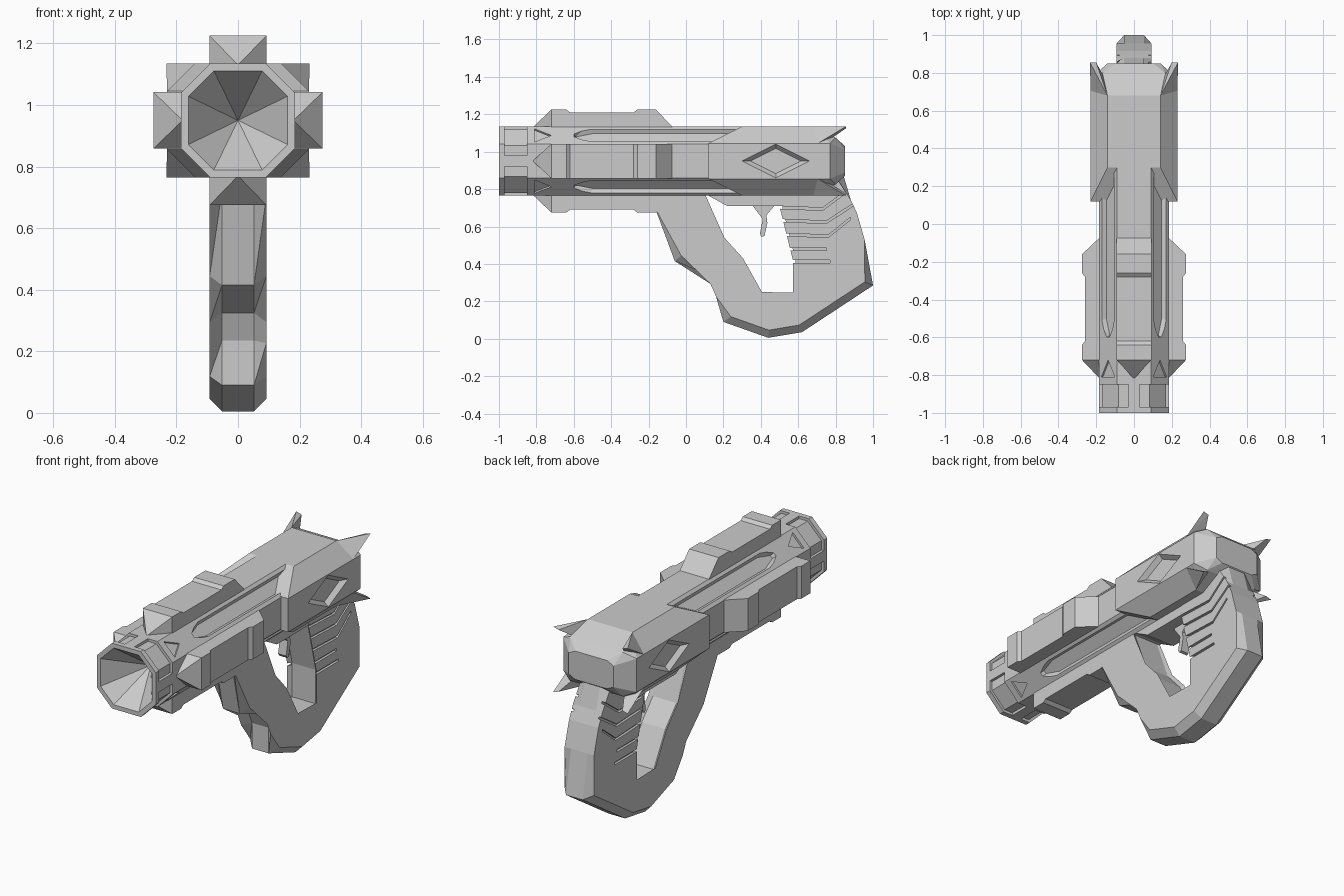
import bpy, bmesh, math
from mathutils import Vector, Matrix

if "Cube" in bpy.data.objects:
    bpy.data.objects.remove(bpy.data.objects["Cube"])

AXIS = 0.95          # height of the barrel axis
S = (1, -1)
OCT = [(.09, .185), (.185, .09), (.185, -.09), (.09, -.185),
       (-.09, -.185), (-.185, -.09), (-.185, .09), (-.09, .185)]


def finish(name, bm):
    bmesh.ops.recalc_face_normals(bm, faces=bm.faces[:])
    me = bpy.data.meshes.new(name)
    bm.to_mesh(me)
    bm.free()
    ob = bpy.data.objects.new(name, me)
    bpy.context.collection.objects.link(ob)
    return ob


def hulls(name, groups):
    """One object made of a convex hull per point group."""
    bm = bmesh.new()
    for pts in groups:
        vs = [bm.verts.new(p) for p in pts]
        r = bmesh.ops.convex_hull(bm, input=vs)
        junk = [g for g in r["geom_interior"] if isinstance(g, bmesh.types.BMVert) and g.is_valid]
        bmesh.ops.delete(bm, geom=junk, context='VERTS')
    bmesh.ops.dissolve_limit(bm, angle_limit=.01, verts=bm.verts[:], edges=bm.edges[:])
    return finish(name, bm)


def add_prism(bm, prof, a, b, put):
    """Extrude a 2D profile from a to b; put(u, v, w) gives the 3D point."""
    r0 = [bm.verts.new(put(u, v, a)) for u, v in prof]
    r1 = [bm.verts.new(put(u, v, b)) for u, v in prof]
    bm.faces.new(r0)
    bm.faces.new(r1[::-1])
    for i in range(len(prof)):
        j = (i + 1) % len(prof)
        bm.faces.new((r0[i], r0[j], r1[j], r1[i]))


def side(u, v, w):
    return (w, u, v)


def prism(name, prof, half):
    bm = bmesh.new()
    add_prism(bm, prof, -half, half, side)
    return finish(name, bm)


def cut(ob, cutter):
    cutter.hide_render = True
    m = ob.modifiers.new("cut", 'BOOLEAN')
    m.operation, m.solver, m.object = 'DIFFERENCE', 'EXACT', cutter
    bpy.context.view_layer.objects.active = ob
    bpy.ops.object.modifier_apply(modifier=m.name)
    bpy.data.objects.remove(cutter)


def diag(k, n, t, y):
    """Point at distance n out of diagonal face k, offset t along it."""
    a = math.radians(45 + 90 * k)
    return (n * math.cos(a) - t * math.sin(a), y, AXIS + n * math.sin(a) + t * math.cos(a))


# Octagonal barrel with a conical bore
bm = bmesh.new()
rings = [[bm.verts.new((x * s, y, AXIS + z * s)) for x, z in OCT]
         for y, s in ((-1, .87), (-1, 1), (.5, 1))]
tip = bm.verts.new((0, -.78, AXIS))
for i in range(8):
    j = (i + 1) % 8
    bm.faces.new((tip, rings[0][i], rings[0][j]))
    for a, b in zip(rings, rings[1:]):
        bm.faces.new((a[i], a[j], b[j], b[i]))
bm.faces.new(rings[2])
barrel = finish("barrel", bm)

# Long grooves and arrow notches on the diagonal faces
groups = []
for k in range(4):
    groups.append([diag(k, n, t * e, y) for n, w, y0, y1 in ((.172, .035, -.5, .3), (.22, .058, -.52, .35))
                   for t, y in ((w, y0), (w, y1), (.01, y0 - .09)) for e in S])
    groups.append([diag(k, n, t, y) for n in (.183, .22)
                   for t, y in ((-.05, -.81), (.05, -.81), (0, -.72))])
cut(barrel, hulls("groove_cutter", groups))

# Recessed windows wrapping the muzzle corners
bm = bmesh.new()
win = [(.03, .17), (.083, .17), (.17, .083), (.17, .03), (.25, .03), (.25, .25), (.03, .25)]
for sx in S:
    for sz in S:
        add_prism(bm, win, -.97, -.85, lambda u, v, w: (u * sx, w, AXIS + v * sz))
cut(barrel, finish("muzzle_cutter", bm))

# Four pods around the barrel
pod = [(-.72, .275), (-.64, .275), (-.62, .26), (-.28, .26), (-.26, .275), (-.16, .275), (-.07, .18), (-.72, .18)]
for i, nm in enumerate(("top", "left", "bottom", "right")):
    bm = bmesh.new()
    add_prism(bm, pod, -.092, .092, side)
    front = next(f for f in bm.faces if all(abs(v.co.y + .72) < 1e-4 for v in f.verts))
    c = bmesh.ops.poke(bm, faces=[front])["verts"][0]
    c.co = (0, -.82, .18)
    bm.transform(Matrix.Translation((0, 0, AXIS)) @ Matrix.Rotation(i * math.pi / 2, 4, 'Y'))
    finish(nm + "_pod", bm)

# Rear housing with slanted front and tapered back
half = [(.10, .30, .185), (.14, .30, .185), (.185, .12, .095), (.23, .12, .095), (.14, .68, .185),
        (.23, .77, .095), (.165, .80, .125), (.10, .85, .08), (.14, .85, .06)]
housing = hulls("rear_housing", [[(x * a, y, AXIS + z * b) for x, y, z in half for a in S for b in S]])
# Diamond recess on each side
groups = []
for a in S:
    groups.append([(a * x, .48 + dy * r, AXIS + dz * r) for x, r in ((.205, .75), (.235, 1.05))
                   for dy, dz in ((.18, 0), (-.18, 0), (0, .09), (0, -.09))])
cut(housing, hulls("diamond_cutter", groups))

# Four pointed fins at the back corners
fin = [(.14, .68, .185), (.23, .70, .092), (.233, .855, .185), (.20, .855, .175), (.165, .79, .13)]
for a, n1 in ((1, "right"), (-1, "left")):
    for b, n2 in ((1, "upper"), (-1, "lower")):
        hulls(f"{n1}_{n2}_fin", [[(x * a, y, AXIS + z * b) for x, y, z in fin]])

# Handle frame: front strut, base and grip in one open loop
outer = [(-.19, .80), (-.13, .72), (-.06, .415), (.16, .325), (.20, .235), (.20, .09), (.44, .005), (.62, .035),
         (1.0, .285), (.955, .53), (.915, .67), (.88, .745), (.84, .88), (.78, .95)]
inner = [(.50, .80), (.52, .70), (.555, .56), (.59, .42), (.59, .228), (.395, .232), (.29, .42), (.19, .53), (.09, .80)]
bm = bmesh.new()
add_prism(bm, outer + inner, -.092, .092, side)
for chain, off in ((outer, .04), (inner, .018)):
    def on(v):
        return abs(v.co.x) > .0915 and any(abs(v.co.y - p[0]) + abs(v.co.z - p[1]) < 1e-4 for p in chain)
    es = [e for e in bm.edges if all(on(v) for v in e.verts)
          and e.verts[0].co.x * e.verts[1].co.x > 0]
    bmesh.ops.bevel(bm, geom=es, offset=off, segments=1, affect='EDGES', profile=.5)
handle = finish("handle_frame", bm)

# Finger grooves on both sides of the grip
lines = [[(.48, .71), (.73, .70), (.92, .84)], [(.50, .64), (.75, .63), (.95, .76)],
         [(.50, .565), (.76, .555), (.88, .65)], [(.52, .485), (.75, .485)], [(.54, .42), (.77, .42)]]
bm = bmesh.new()
for ln in lines:
    strip = ln + [(y, z - .014) for y, z in reversed(ln)]
    add_prism(bm, strip, .078, .13, side)
    add_prism(bm, strip, -.13, -.078, side)
cut(handle, finish("grip_cutter", bm))

# Underside block and trigger
prism("underside_block", [(.10, .80), (.12, .765), (.22, .71), (.54, .71), (.56, .80)], .09)
prism("trigger", [(.35, .72), (.41, .64), (.395, .56), (.405, .545), (.42, .55), (.435, .62), (.43, .66), (.48, .72)], .025)
